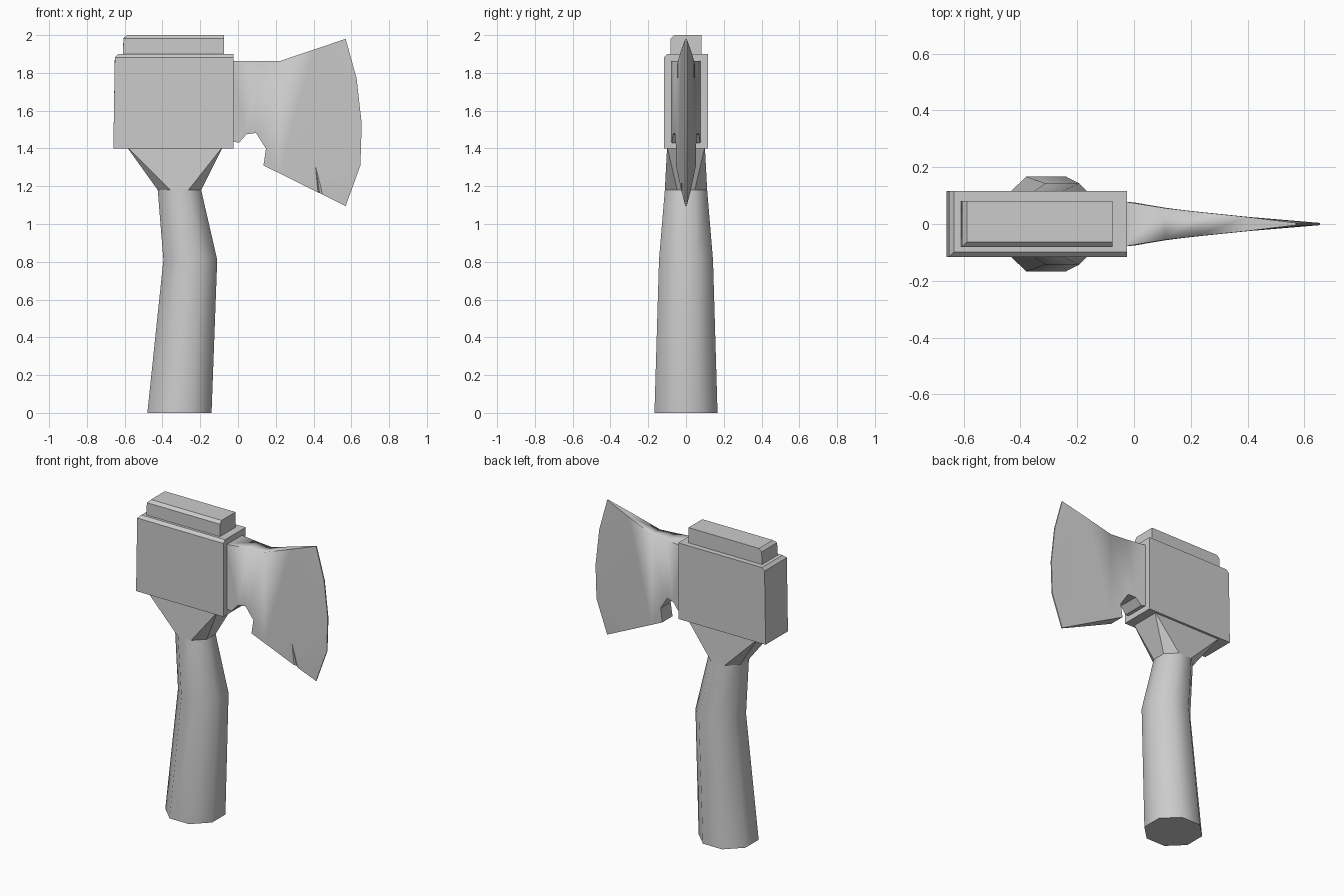
import bpy, bmesh, math
from mathutils import Vector

cube = bpy.data.objects.get("Cube")
if cube:
    bpy.data.objects.remove(cube, do_unlink=True)

grey = bpy.data.materials.new("plain grey")
grey.use_nodes = True
grey.diffuse_color = (0.6, 0.6, 0.6, 1)
grey.node_tree.nodes["Principled BSDF"].inputs["Base Color"].default_value = (0.6, 0.6, 0.6, 1)


def finish(name, bm, smooth=None):
    bmesh.ops.recalc_face_normals(bm, faces=bm.faces[:])
    mesh = bpy.data.meshes.new(name)
    bm.to_mesh(mesh)
    bm.free()
    mesh.materials.append(grey)
    ob = bpy.data.objects.new(name, mesh)
    bpy.context.collection.objects.link(ob)
    if smooth:
        bpy.ops.object.select_all(action='DESELECT')
        ob.select_set(True)
        bpy.context.view_layer.objects.active = ob
        bpy.ops.object.shade_smooth_by_angle(angle=math.radians(smooth))
    return ob


def block(name, x0, x1, hy, z0, z1, bevel, lean=0.0):
    """Box whose top edges on the -x and -y sides are chamfered."""
    bm = bmesh.new()
    bmesh.ops.create_cube(bm, size=1)
    for v in bm.verts:
        x = x0 if v.co.x < 0 else x1
        if v.co.x < 0 and v.co.z > 0:
            x += lean
        v.co = (x, hy * 2 * v.co.y, z0 if v.co.z < 0 else z1)
    edges = []
    for e in bm.edges:
        a, b = (v.co for v in e.verts)
        if min(a.z, b.z) > z1 - 0.01:
            if max(a.y, b.y) < 0 or max(a.x, b.x) < x0 + 0.05:
                edges.append(e)
    bmesh.ops.bevel(bm, geom=edges, offset=bevel, segments=1, affect='EDGES')
    return finish(name, bm)


block("head_block", -0.66, -0.025, 0.116, 1.40, 1.90, 0.018, 0.008)
block("top_cap", -0.61, -0.075, 0.081, 1.88, 2.00, 0.018, 0.004)


# Handle: octagonal sections lofted upward, flaring into a rectangle
def octagon(z, x0, x1, hy):
    k = 1 / math.cos(math.pi / 8)
    angles = [math.pi / 8 + i * math.pi / 4 for i in range(8)]
    return [Vector(((x0 + x1) / 2 + (x1 - x0) / 2 * k * math.cos(a),
                    hy * k * math.sin(a), z)) for a in angles]


rings = [octagon(0, -0.48, -0.14, 0.167),
         octagon(0.81, -0.395, -0.11, 0.143),
         octagon(1.18, -0.425, -0.195, 0.112)]
rings.append([Vector((-0.08 if p.x > -0.31 else -0.59,
                      0.1 if p.y > 0 else -0.1, 1.41)) for p in rings[-1]])
bm = bmesh.new()
loops = [[bm.verts.new(p) for p in ring] for ring in rings]
for low, high in zip(loops, loops[1:]):
    for i in range(8):
        j = (i + 1) % 8
        bm.faces.new((low[i], low[j], high[j], high[i]))
bm.faces.new(loops[0])
bmesh.ops.remove_doubles(bm, verts=bm.verts[:], dist=0.0005)
bmesh.ops.holes_fill(bm, edges=[e for e in bm.edges if e.is_boundary])
handle = finish("handle", bm, 46)
for poly in handle.data.polygons:
    if poly.center.z > 1.19:
        poly.use_smooth = False

# Blade: side outline, thinning toward the curved cutting edge
outline = [(-0.04, 1.862), (0.22, 1.862), (0.57, 1.98), (0.628, 1.77),
           (0.655, 1.53), (0.648, 1.31), (0.57, 1.095), (0.135, 1.31),
           (0.148, 1.40), (0.095, 1.482), (0.045, 1.475), (0.005, 1.43),
           (-0.04, 1.44)]
taper = [(-0.04, 0.08), (0.0, 0.076), (0.13, 0.054), (0.25, 0.042),
         (0.42, 0.027), (0.65, 0.004)]


def half_thickness(x, z):
    u = x + max(x, 0) / 0.57 * (z - 1.535) ** 2 / 2.4
    for (a, ta), (b, tb) in zip(taper, taper[1:]):
        if u <= b:
            return ta + (tb - ta) * (u - a) / (b - a)
    return taper[-1][1]


bm = bmesh.new()
bm.faces.new([bm.verts.new((x, 0, z)) for x, z in outline])
for x in (0.11, 0.22, 0.4):
    bmesh.ops.bisect_plane(bm, geom=bm.verts[:] + bm.edges[:] + bm.faces[:],
                           plane_co=(x, 0, 0), plane_no=(1, 0, 0))
bmesh.ops.triangulate(bm, faces=bm.faces[:])
front = bm.verts[:]
back = bmesh.ops.extrude_face_region(bm, geom=bm.faces[:], use_keep_orig=True)["geom"]
for side, verts in ((-1, front), (1, [g for g in back if isinstance(g, bmesh.types.BMVert)])):
    for v in verts:
        v.co.y = side * half_thickness(v.co.x, v.co.z)
blade = finish("blade", bm, 30)

# Chip cut into the front of the blade near its lower edge
bm = bmesh.new()
tip = [bm.verts.new(p) for p in ((0.40, -0.03, 1.37), (0.405, -0.06, 1.08),
                                 (0.445, -0.004, 1.08), (0.53, -0.06, 1.08))]
for skip in range(4):
    bm.faces.new([v for i, v in enumerate(tip) if i != skip])
chip = finish("chip_cutter", bm)
chip.hide_render = True
chip.hide_set(True)
cut = blade.modifiers.new("chip", 'BOOLEAN')
cut.operation = 'DIFFERENCE'
cut.solver = 'EXACT'
cut.object = chip
